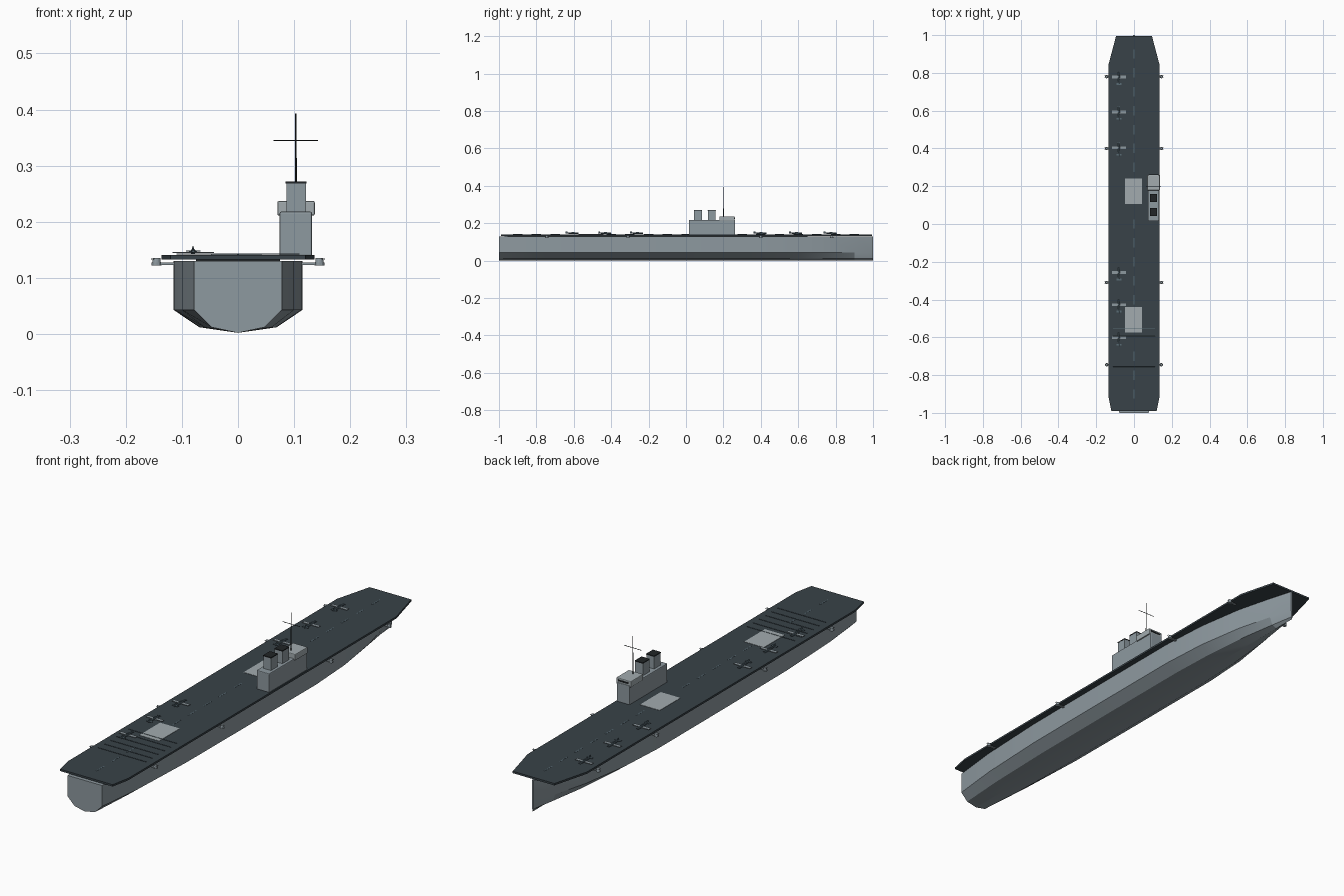
import bpy, bmesh, math
from mathutils import Matrix

if "Cube" in bpy.data.objects:
    bpy.data.objects.remove(bpy.data.objects["Cube"])


def material(name, r, g, b):
    m = bpy.data.materials.new(name)
    m.diffuse_color = (r, g, b, 1)
    m.use_nodes = True
    m.node_tree.nodes["Principled BSDF"].inputs["Base Color"].default_value = m.diffuse_color
    return m


HULL = material("hull_grey", 0.27, 0.32, 0.35)
DARK = material("deck_dark", 0.04, 0.055, 0.065)
LIGHT = material("light_grey", 0.36, 0.41, 0.43)
PLANE = material("plane_blue", 0.10, 0.15, 0.18)
BLACK = material("near_black", 0.015, 0.018, 0.02)


def finish(name, bm, mat, bevel=0):
    bmesh.ops.recalc_face_normals(bm, faces=bm.faces)
    me = bpy.data.meshes.new(name)
    bm.to_mesh(me)
    bm.free()
    me.materials.append(mat)
    ob = bpy.data.objects.new(name, me)
    bpy.context.collection.objects.link(ob)
    if bevel:
        b = ob.modifiers.new("bevel", "BEVEL")
        b.width, b.segments = bevel, 2
    return ob


def add_box(bm, x0, x1, y0, y1, z0, z1):
    m = Matrix.Translation(((x0 + x1) / 2, (y0 + y1) / 2, (z0 + z1) / 2))
    m = m @ Matrix.Diagonal((x1 - x0, y1 - y0, z1 - z0, 1))
    bmesh.ops.create_cube(bm, size=1, matrix=m)


def box(name, mat, *dims, bevel=0):
    bm = bmesh.new()
    add_box(bm, *dims)
    return finish(name, bm, mat, bevel)


def add_cyl(bm, loc, r1, r2, depth, axis="Z", seg=10):
    m = Matrix.Translation(loc)
    if axis == "X":
        m = m @ Matrix.Rotation(math.pi / 2, 4, "Y")
    elif axis == "Y":
        m = m @ Matrix.Rotation(-math.pi / 2, 4, "X")
    bmesh.ops.create_cone(bm, cap_ends=True, segments=seg, radius1=r1,
                          radius2=r2, depth=depth, matrix=m)


# hull: lofted chine sections from transom to stem
bm = bmesh.new()
stations = [(-1, .078), (-.8, .1), (-.5, .113), (-.1, .115), (.35, .115),
            (.55, .103), (.75, .072), (.9, .033), (1, .004)]
rings = []
for y, w in stations:
    half = [(1, .13), (1, .043), (.6, .012)]
    pts = [(w * a, z) for a, z in half] + [(0, .002)] + \
          [(-w * a, z) for a, z in reversed(half)]
    rings.append([bm.verts.new((x, y, z)) for x, z in pts])
for a, b in zip(rings, rings[1:]):
    for i in range(7):
        j = (i + 1) % 7
        bm.faces.new((a[i], a[j], b[j], b[i]))
bm.faces.new(rings[0])
bm.faces.new(rings[-1])
hull = finish("hull", bm, HULL)
bpy.context.view_layer.objects.active = hull
hull.select_set(True)
bpy.ops.object.shade_smooth_by_angle(angle=math.radians(20))

# flight deck: outline extruded upward
bm = bmesh.new()
right = [(.12, -.99), (.136, -.91), (.136, .84), (.095, .995)]
outline = right + [(-x, y) for x, y in reversed(right)]
face = bm.faces.new([bm.verts.new((x, y, .133)) for x, y in outline])
top = bmesh.ops.extrude_face_region(bm, geom=[face])["geom"]
bmesh.ops.translate(bm, vec=(0, 0, .008),
                    verts=[v for v in top if isinstance(v, bmesh.types.BMVert)])
finish("flight_deck", bm, DARK)
box("deck_support", BLACK, -.075, .075, -.97, .65, .128, .134)

# elevators
for name, y0, y1 in (("aft_elevator", -.575, -.44), ("forward_elevator", .105, .24)):
    box(name, LIGHT, -.048, .042, y0, y1, .139, .1422)

# centreline dashes
bm = bmesh.new()
for i in range(19):
    y = -.9 + i * .1
    if not (-.63 < y < -.4 or .06 < y < .28):
        add_box(bm, -.002, .002, y - .025, y + .025, .1405, .1416)
finish("centreline_dashes", bm, PLANE)

# arresting wires
bm = bmesh.new()
for i in range(6):
    add_cyl(bm, (0, -.555 - .04 * i, .1425), .001, .001, .22, "X", 6)
finish("arresting_wires", bm, PLANE)

# island tower
box("island", HULL, .074, .132, .015, .263, .139, .218, bevel=.003)
box("bridge", LIGHT, .07, .137, .178, .26, .211, .237, bevel=.003)
box("bridge_windows", BLACK, .08, .127, .2, .262, .224, .23)
for name, y in (("aft_funnel", .064), ("forward_funnel", .138)):
    box(name, HULL, .086, .121, y - .021, y + .021, .216, .269)
    box(name + "_cap", BLACK, .085, .122, y - .022, y + .022, .268, .272)

# mast and yard
bm = bmesh.new()
add_cyl(bm, (.103, .2, .314), .002, .0014, .158, seg=8)
add_cyl(bm, (.103, .2, .345), .0011, .0011, .08, "X", 6)
finish("mast", bm, BLACK)

# gun sponsons on both sides
for i, y in enumerate((-.745, -.31, .4, .78)):
    for side in (-1, 1):
        x = side * .145
        bm = bmesh.new()
        add_cyl(bm, (x, y, .1245), .009, .009, .005, seg=12)
        add_cyl(bm, (x, y, .131), .0075, .0065, .008, seg=12)
        add_box(bm, side * .113, side * .142, y - .005, y + .005, .123, .127)
        for dy in (-.004, .004):
            add_cyl(bm, (x + side * .003, y + dy, .134), .001, .001, .014, "X", 6)
        finish(f"gun_sponson_{i}_{'left' if side < 0 else 'right'}", bm, HULL)

# parked aircraft, nose toward the bow
for i, y in enumerate((-.605, -.43, -.26, .4, .59, .775)):
    x = -.08
    bm = bmesh.new()
    add_cyl(bm, (x, y - .018, .147), .002, .005, .044, "Y", 8)
    add_cyl(bm, (x, y + .017, .147), .005, .0035, .026, "Y", 8)
    add_box(bm, x - .002, x + .002, y - .008, y + .008, .15, .154)
    add_box(bm, x - .013, x + .013, y - .038, y - .029, .147, .1485)
    add_box(bm, x - .0007, x + .0007, y - .039, y - .029, .147, .157)
    add_box(bm, x - .007, x + .007, y + .03, y + .031, .1463, .1477)
    finish(f"aircraft_body_{i}", bm, PLANE)
    box(f"aircraft_wing_{i}", HULL, x - .037, x + .037, y - .004, y + .01, .1445, .1465)
